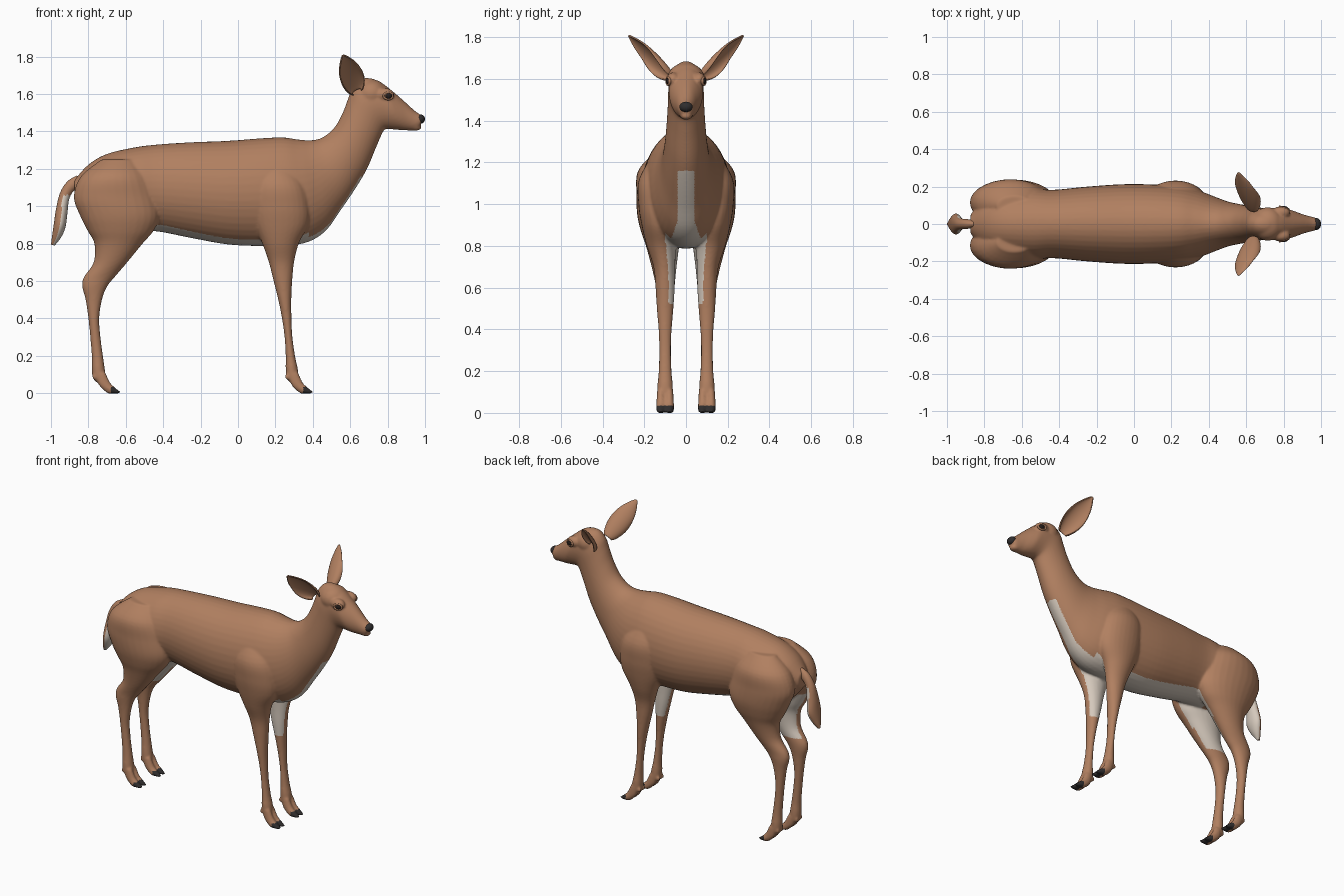
import bpy, bmesh, math
from mathutils import Vector, Matrix

if "Cube" in bpy.data.objects:
    bpy.data.objects.remove(bpy.data.objects["Cube"])


def material(name, rgb):
    m = bpy.data.materials.new(name)
    m.diffuse_color = (*rgb, 1)
    m.use_nodes = True
    m.node_tree.nodes["Principled BSDF"].inputs["Base Color"].default_value = m.diffuse_color
    return m


BROWN = material("brown fur", (0.44, 0.215, 0.118))
CREAM = material("cream fur", (0.66, 0.58, 0.50))
BLACK = material("black horn", (0.03, 0.027, 0.027))
EYE = material("dark eye", (0.018, 0.012, 0.01))


def loft(bm, rings, seg=28, sub=5):
    """Closed tube; ring = (x, z, x, z, half width, y centre) in the side plane."""
    pts = [Vector(r) for r in rings]
    full = []
    for i in range(len(pts) - 1):
        p0, p1, p2 = pts[max(i - 1, 0)], pts[i], pts[i + 1]
        p3 = pts[min(i + 2, len(pts) - 1)]
        for k in range(sub):
            t = k / sub
            full.append(0.5 * (2 * p1 + (p2 - p0) * t + (2 * p0 - 5 * p1 + 4 * p2 - p3) * t * t
                               + (3 * p1 - p0 - 3 * p2 + p3) * t ** 3))
    full.append(pts[-1])
    loops = []
    for xa, za, xb, zb, hw, yc in full:
        loop = []
        for j in range(seg):
            a = 2 * math.pi * j / seg
            c, s = math.cos(a) / 2, math.sin(a)
            loop.append(bm.verts.new(((xa + xb) / 2 + (xa - xb) * c, yc + hw * s,
                                      (za + zb) / 2 + (za - zb) * c)))
        loops.append(loop)
    for a, b in zip(loops, loops[1:]):
        for j in range(seg):
            bm.faces.new((a[j], a[(j + 1) % seg], b[(j + 1) % seg], b[j]))
    bm.faces.new(loops[0])
    bm.faces.new(loops[-1])


def ball(bm, loc, size):
    bmesh.ops.create_uvsphere(bm, u_segments=24, v_segments=14, radius=1,
                              matrix=Matrix.Translation(loc) @ Matrix.Diagonal((*size, 1)))


def make(name, bm, mats):
    bmesh.ops.recalc_face_normals(bm, faces=bm.faces[:])
    me = bpy.data.meshes.new(name)
    bm.to_mesh(me)
    bm.free()
    for m in mats:
        me.materials.append(m)
    me.shade_smooth()
    ob = bpy.data.objects.new(name, me)
    bpy.context.collection.objects.link(ob)
    return ob


def bake(ob):
    """Replace the mesh by its modified version."""
    dg = bpy.context.evaluated_depsgraph_get()
    me = bpy.data.meshes.new_from_object(ob.evaluated_get(dg))
    ob.modifiers.clear()
    ob.data = me
    me.shade_smooth()
    return me


# Trunk, neck and head: upper point, lower point, half width
trunk = [
    (-.875, 1.14, -.875, 1.04, .05), (-.80, 1.222, -.80, .95, .13), (-.70, 1.28, -.70, .88, .17),
    (-.55, 1.315, -.55, .865, .19), (-.43, 1.33, -.43, .865, .183), (-.25, 1.342, -.25, .83, .20),
    (-.05, 1.35, -.05, .795, .213), (.12, 1.363, .14, .787, .21), (.24, 1.368, .28, .79, .198),
    (.32, 1.357, .39, .815, .175), (.39, 1.353, .475, .875, .145), (.45, 1.367, .55, .98, .12),
    (.515, 1.42, .625, 1.09, .105), (.56, 1.50, .69, 1.20, .095), (.59, 1.58, .745, 1.33, .088),
    (.613, 1.64, .78, 1.405, .086), (.655, 1.68, .805, 1.413, .084), (.715, 1.683, .835, 1.41, .083),
    (.775, 1.655, .862, 1.408, .08), (.83, 1.612, .89, 1.406, .067), (.885, 1.565, .918, 1.405, .052),
    (.94, 1.515, .945, 1.405, .041), (.975, 1.49, .965, 1.415, .034), (.99, 1.478, .978, 1.437, .022)]
# Legs: height, back x, front x, half width, y centre
front_leg = [
    (1.25, .13, .25, .03, .12), (1.12, .08, .35, .085, .14), (1.0, .075, .38, .09, .138),
    (.9, .09, .375, .085, .128), (.8, .13, .325, .07, .118), (.7, .165, .30, .052, .104),
    (.6, .19, .29, .046, .1), (.5, .215, .285, .04, .1), (.4, .235, .286, .032, .1),
    (.3, .249, .291, .028, .1), (.2, .255, .305, .031, .1), (.13, .255, .32, .037, .1),
    (.08, .262, .325, .037, .1), (.05, .285, .345, .034, .1)]
hind_leg = [
    (1.25, -.73, -.55, .05, .10), (1.16, -.84, -.48, .115, .115), (1.05, -.878, -.435, .123, .115),
    (.95, -.845, -.42, .115, .119), (.87, -.805, -.45, .10, .116), (.8, -.768, -.51, .08, .112),
    (.7, -.772, -.592, .06, .105), (.62, -.825, -.66, .047, .1), (.57, -.833, -.70, .042, .1),
    (.5, -.815, -.727, .035, .1), (.4, -.80, -.742, .03, .1), (.3, -.79, -.735, .028, .1),
    (.2, -.782, -.722, .031, .1), (.13, -.782, -.712, .037, .1), (.08, -.775, -.705, .037, .1),
    (.05, -.745, -.685, .034, .1)]
toe = [(.268, .10, .322, .11, .018), (.285, .045, .348, .055, .021), (.33, .002, .372, .032, .022),
       (.36, -.001, .388, .018, .018), (.392, -.001, .403, .008, .01)]

bm = bmesh.new()
loft(bm, [(*r, 0) for r in trunk], 40)
ball(bm, (.715, 0, 1.60), (.085, .09, .078))          # cranium
ball(bm, (.95, 0, 1.422), (.032, .029, .018))         # chin
for s in (-1, 1):
    ball(bm, (.785, s * .062, 1.597), (.05, .032, .035))   # brow
    for leg, dx in ((front_leg, 0), (hind_leg, -1.03)):
        loft(bm, [(b, z, f, z, w, s * y) for z, b, f, w, y in leg])
        for side in (-.021, .021):
            loft(bm, [(a + dx, b, c + dx, d, w, s * .1 + side) for a, b, c, d, w in toe], 16)
            ball(bm, (.264 + dx, s * .1 + side, .088), (.014, .012, .016))   # dewclaw
body = make("body", bm, [BROWN, CREAM, BLACK])
rm = body.modifiers.new("fuse", 'REMESH')
rm.mode, rm.voxel_size, rm.use_smooth_shade = 'VOXEL', 0.0075, True
sm = body.modifiers.new("soften", 'SMOOTH')
sm.factor, sm.iterations = 0.5, 5
me = bake(body)
me.materials.clear()
for m in (BROWN, CREAM, BLACK):
    me.materials.append(m)


# Colour rules: hooves, belly, chest stripe, inner legs
def fur(p, n):
    x, y, z = p
    ay, inward = abs(y), -n.y * (1 if y > 0 else -1)
    if z < .035 and (x > .35 or -.68 < x < 0):
        return 2
    if -.55 < x < .38 and .75 < z < .9 and ay < .1 and n.z < -.4:
        return 1
    if x > .34 and z < 1.16 and n.z < .1 and n.x > -.2:
        if ay < .04 + max(0, .92 - z) * .35 and z > .75:
            return 1
    if inward > .4 and z < .95 and ((x > 0 and z > .52) or (x < 0 and z > .64)):
        return 1
    return 0


for f in me.polygons:
    f.material_index = fur(f.center, f.normal)

# Tail: brown behind, cream on the side facing the rump
bm = bmesh.new()
loft(bm, [(-.86, 1.165, -.845, 1.09, .02, 0), (-.91, 1.135, -.875, 1.085, .026, 0),
          (-.95, 1.075, -.902, 1.04, .03, 0), (-.972, .99, -.912, .965, .045, 0),
          (-.984, .91, -.922, .89, .056, 0), (-.994, .84, -.945, .835, .035, 0),
          (-1.0, .795, -.98, .79, .008, 0)], 24)
tail = make("tail", bm, [BROWN, CREAM])
for f in tail.data.polygons:
    f.material_index = int(f.normal.x > -.1 and f.center.z < 1.06)

# Ears: cupped leaves opening outward and forward
for s, label in ((-1, "right"), (1, "left")):
    base, tip = Vector((.632, .07, 1.615)), Vector((.56, .277, 1.808))
    axis = tip - base
    n = Vector((.51, .61, -.61))
    n = (n - axis * n.dot(axis) / axis.length_squared).normalized()
    w = axis.cross(n).normalized()
    bm = bmesh.new()
    rows, cols, grid = 16, 12, []
    for i in range(rows + 1):
        t = i / rows
        half = .026 * (1 - t) + .058 * math.sin(math.pi * min(1, t ** .9)) ** .8 * (.75 + .25 * t)
        half = max(half, .003)
        spread = 2.3 - 1.1 * min(1, t * 1.6)          # tube at the base, open above
        row = []
        for j in range(cols + 1):
            a = spread * (2 * j / cols - 1)
            width = math.sin(a) / math.sin(min(spread, math.pi / 2))
            p = base + axis * t + w * half * width + n * half * .6 * (.6 - math.cos(a))
            row.append(bm.verts.new((p.x, s * p.y, p.z)))
        grid.append(row)
    for a, b in zip(grid, grid[1:]):
        for j in range(cols):
            bm.faces.new((a[j], a[j + 1], b[j + 1], b[j]))
    ear = make(label + "_ear", bm, [BROWN])
    so = ear.modifiers.new("thickness", 'SOLIDIFY')
    so.thickness, so.offset = .008, 0
    ss = ear.modifiers.new("round", 'SUBSURF')
    ss.levels = ss.render_levels = 1
    bake(ear)

    # Eye with a brown lid ring
    bm = bmesh.new()
    ball(bm, (.803, s * .083, 1.59), (.021, .013, .016))
    make(label + "_eye", bm, [EYE])
    bm = bmesh.new()
    ring = []
    for i in range(24):
        a = 2 * math.pi * i / 24
        ring.append([bm.verts.new((.803 + math.cos(a) * (.024 + .006 * math.cos(b)),
                                   s * (.085 - .3 * .024 * math.cos(a) + .007 * math.sin(b)),
                                   1.59 + math.sin(a) * (.018 + .006 * math.cos(b))))
                     for b in [2 * math.pi * k / 8 for k in range(8)]])
    for i in range(24):
        a, b = ring[i], ring[(i + 1) % 24]
        for k in range(8):
            bm.faces.new((a[k], a[(k + 1) % 8], b[(k + 1) % 8], b[k]))
    make(label + "_eyelid", bm, [BROWN])

# Nose pad
bm = bmesh.new()
ball(bm, (.975, 0, 1.466), (.025, .032, .025))
make("nose", bm, [BLACK])
